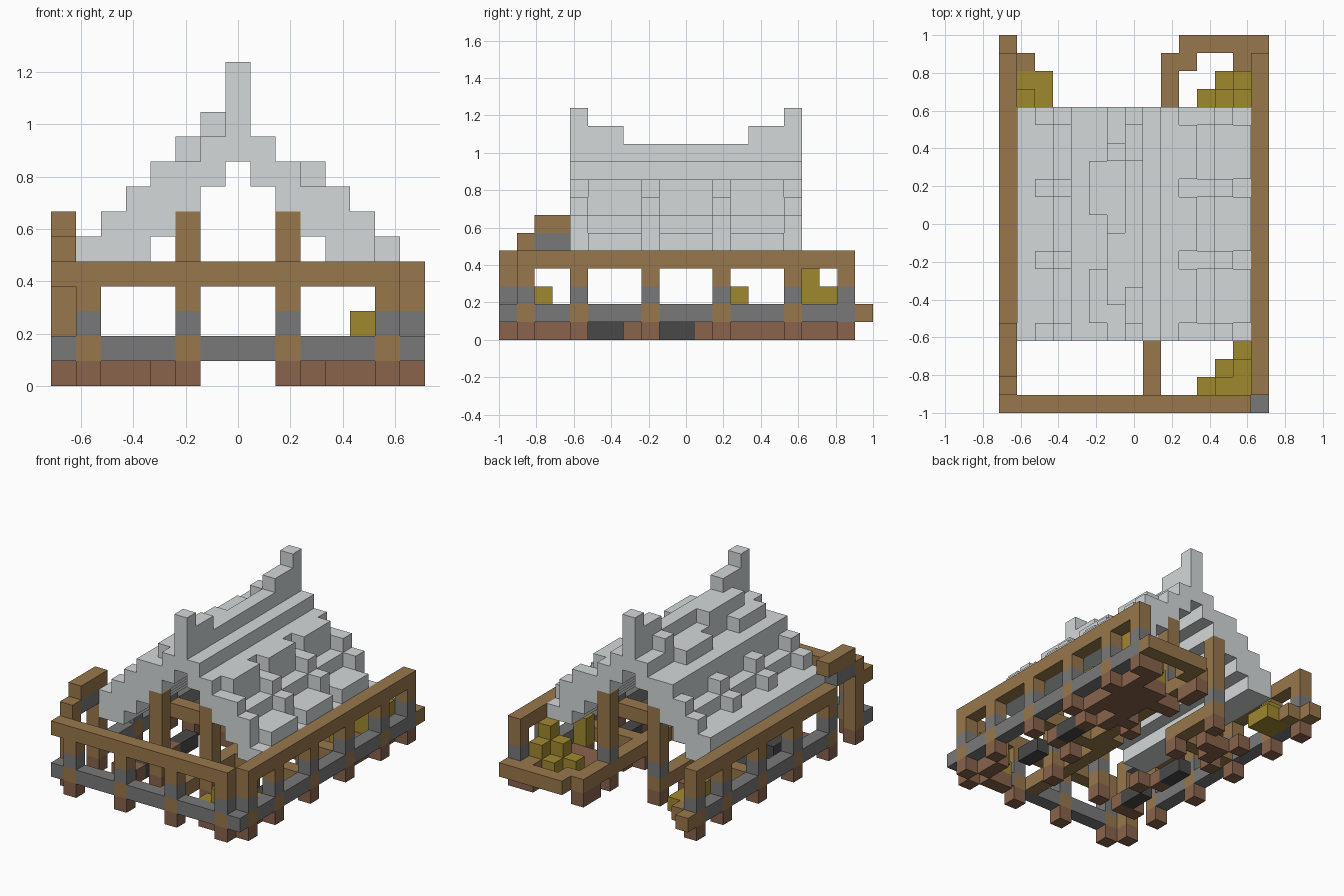
import bpy, bmesh, random
from mathutils import Vector

if "Cube" in bpy.data.objects:
    bpy.data.objects.remove(bpy.data.objects["Cube"])

random.seed(4)
UNIT = 2 / 21
MID_X, MID_Y = 7, 10


def material(name, hexcode):
    channels = [int(hexcode[i:i + 2], 16) / 255 for i in (0, 2, 4)]
    linear = [((c + 0.055) / 1.055) ** 2.4 for c in channels] + [1]
    mat = bpy.data.materials.new(name)
    mat.use_nodes = True
    mat.diffuse_color = linear
    mat.node_tree.nodes["Principled BSDF"].inputs["Base Color"].default_value = linear
    return mat


WOOD = material("weathered wood", "98774c")
STONE = material("grey stone", "797979")
CHARCOAL = material("charcoal stone", "494949")
BRICK = material("red brown footing", "88634b")
HAY = material("hay", "a0892f")
SLATE = material("pale roof", "d3d8d8")


def span(value):
    """A cell index or an inclusive (first, last) pair."""
    return value if isinstance(value, tuple) else (value, value)


def cells(xs, ys, zs):
    ranges = [range(a, b + 1) for a, b in map(span, (xs, ys, zs))]
    return {(x, y, z) for x in ranges[0] for y in ranges[1] for z in ranges[2]}


def build(name, mat, blocks):
    """Skin a set of unit blocks, keeping only the exposed faces."""
    bm = bmesh.new()
    verts = {}

    def corner(p):
        key = tuple(p)
        if key not in verts:
            x, y, z = p
            verts[key] = bm.verts.new(((x - MID_X - 0.5) * UNIT, (y - MID_Y - 0.5) * UNIT, z * UNIT))
        return verts[key]

    for block in sorted(blocks):
        for axis in range(3):
            for side in (0, 1):
                near = list(block)
                near[axis] += 2 * side - 1
                if tuple(near) in blocks:
                    continue
                u, v = Vector((0, 0, 0)), Vector((0, 0, 0))
                u[(axis + 1) % 3] = v[(axis + 2) % 3] = 1
                base = Vector(block)
                base[axis] += side
                loop = [base, base + u, base + u + v, base + v]
                if not side:
                    loop.reverse()
                bm.faces.new([corner([round(c) for c in p]) for p in loop])
    mesh = bpy.data.meshes.new(name)
    bm.to_mesh(mesh)
    bm.free()
    mesh.materials.append(mat)
    obj = bpy.data.objects.new(name, mesh)
    bpy.context.collection.objects.link(obj)
    return obj


# Fence and door posts: wood foot, stone band, wood head, brick footing
FRONT, BACK, LEFT, RIGHT = 0, 20, 14, 0
GABLES = (4, 16)
RIBS = (4, 8, 12, 16)
DOORS = (5, 9)
front_posts = [(x, FRONT) for x in (1, 5, 9, 13)]
side_posts = [(x, y) for x in (RIGHT, LEFT) for y in (*RIBS, 19)] + [(LEFT, 1)]
door_posts = [(x, y) for x in DOORS for y in GABLES]
posts, bands, footings = set(), set(), set()
for x, y in front_posts + side_posts + door_posts:
    top = 6 if (x, y) in door_posts else 3
    posts |= cells(x, y, 1) | cells(x, y, (3, top))
    bands |= cells(x, y, 2)
    footings |= cells(x, y, 0)
posts -= cells(LEFT, 19, 1)
posts |= cells(RIGHT, 1, (1, 5))
footings |= cells(RIGHT, 1, 0)
build("posts", WOOD, posts)
build("post_bands", STONE, bands)

# Top rails, with the raised broken stretch at one front corner
build("front_rail", WOOD, cells((0, 13), FRONT, 4))
build("left_rail", WOOD, cells(LEFT, (1, 19), 4))
build("right_rail", WOOD, cells(RIGHT, (4, 19), 4) | cells(RIGHT, (2, 4), 6))
build("broken_rail_stone", STONE, cells(RIGHT, (2, 3), 5))

# Stone sill under the fence, broken beside the raised rail
sill = cells((0, 14), FRONT, 1) | cells(LEFT, (1, 19), 1) | cells(RIGHT, (4, 19), 1)
build("stone_sill", STONE, sill - posts)

# Floor beams and the ragged back edge
beams = cells(8, (1, 9), 1) | cells(9, (9, 19), 1) | cells(10, 19, 1)
beams |= cells((10, 14), BACK, 1) | cells(13, 19, 1)
beams |= cells(RIGHT, BACK, 1) | cells(1, 19, 1)
beams |= cells((9, 13), 12, 1) | cells((1, 5), 12, 1) | cells(5, (12, 16), 1) | cells((9, 13), 8, 1)
build("floor_beams", WOOD, beams - posts)

# Hay heaps
front_hay = cells((11, 13), 1, 1) | cells((12, 13), 2, 1) | cells(13, 3, 1)
front_hay |= cells((12, 13), 1, 2) | cells(13, 2, 2)
build("front_hay", HAY, front_hay)
back_hay = cells((11, 13), 17, 1) | cells((12, 13), 18, 1)
back_hay |= cells((12, 13), 17, 2) | cells(13, 18, 2) | cells(13, 17, 3)
build("back_left_hay", HAY, back_hay)
build("back_right_hay", HAY, cells((1, 2), (17, 18), 1) | cells(1, 17, 2))
build("inner_hay", HAY, cells(13, 13, (1, 2)))

# Scattered footings, always beneath the roof, a beam or the hay
footings |= cells((11, 12), 1, 0) | cells((2, 3), 4, 0) | cells(4, 7, 0) | cells(10, 7, 0)
covered = beams | front_hay | back_hay
dark_rows = (5, 6, 9, 10)
for y in range(2, 20):
    for x in (1, 2, 3, 4, 5, 9, 10, 11, 12, 13):
        chance = 0.1 if y < 11 else 0.45 if x > MID_X else 0.2
        under_roof = GABLES[0] <= y <= GABLES[1]
        if y not in dark_rows and (under_roof or (x, y, 1) in covered) and random.random() < chance:
            footings |= cells(x, y, 0)
footings |= cells(13, (2, 3), 0) | cells(13, (13, 15), 0) | cells(13, (17, 18), 0) | cells(12, 11, 0)
build("footings", BRICK, footings)

# Dark stones in two interior rows
dark = set()
for first in (5, 9):
    dark |= cells(3, (first, first + 1), 0) | cells(12, (first, first + 1), 0)
build("dark_stones", CHARCOAL, dark)

# Stepped roof: two blocks thick, one step down per column from the ridge
roof = set()
for step in range(7):
    for x in {MID_X - step, MID_X + step}:
        roof |= cells(x, GABLES, (max(9 - step, 4), 10 - step))
build("roof", SLATE, roof)

# Raised slates: ribs and panels alternate, with loose patches on one slope
slates = set()
for y in range(GABLES[0], GABLES[1] + 1):
    for step in range(3, 7):
        top = 11 - step
        is_rib = y in RIBS
        if is_rib == (step in (4, 5)):
            slates |= cells(MID_X + step, y, top)
        if is_rib or step in (3, 6):
            slates |= cells(MID_X - step, y, top)
for step, patch in ((1, (6, 9)), (1, (14, 14)), (2, (5, 7)), (2, (11, 13))):
    slates |= cells(MID_X - step, patch, 11 - step)
build("raised_slates", SLATE, slates)

# Ridge horns at both gables
horns = cells(MID_X, (4, 6), 11) | cells(MID_X, (14, 16), 11)
for y in GABLES:
    horns |= cells(MID_X, y, 12)
build("ridge_horns", SLATE, horns)
